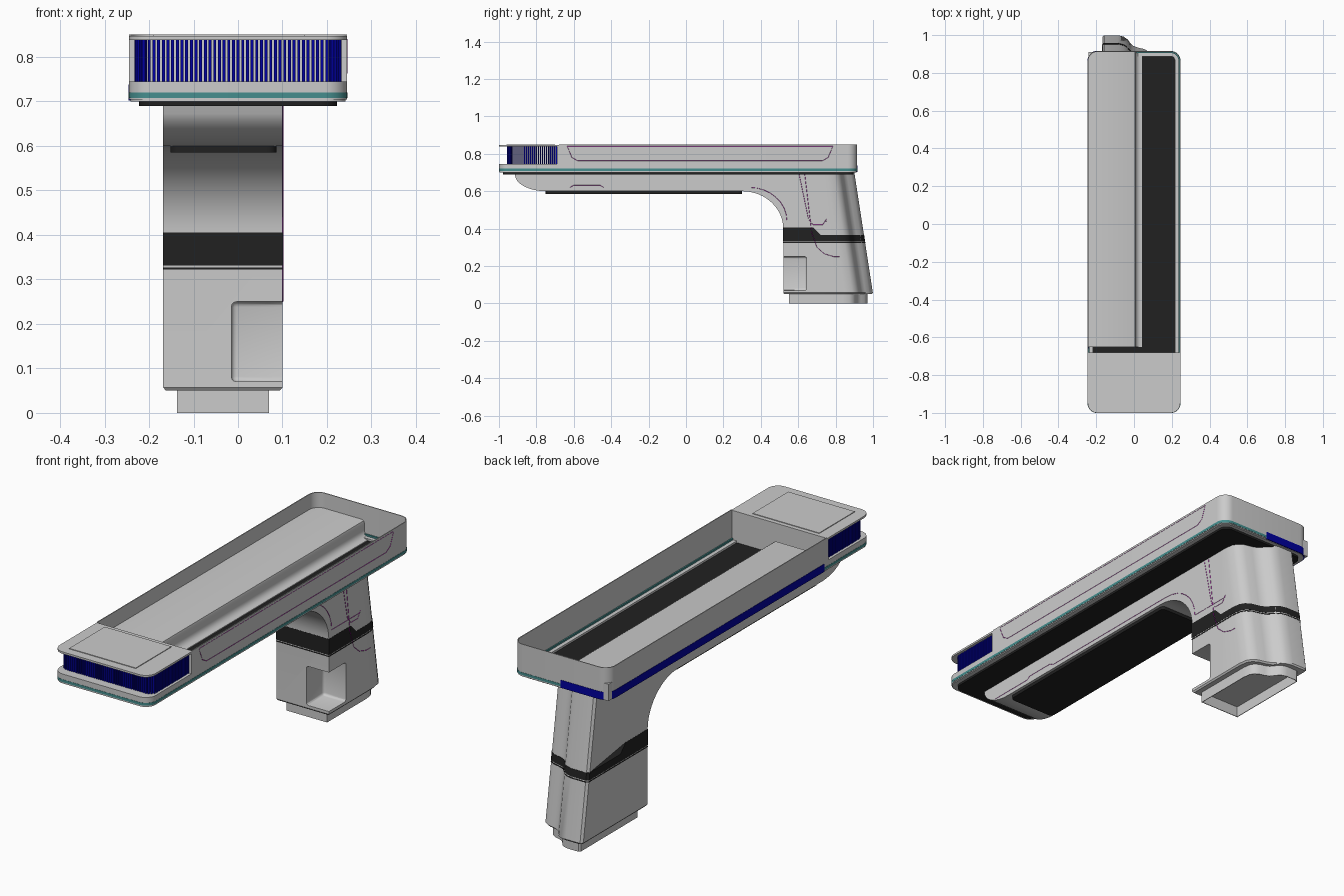
import bpy, bmesh, math
from mathutils import Matrix, Vector

if "Cube" in bpy.data.objects:
    bpy.data.objects.remove(bpy.data.objects["Cube"])


def mat(name, col):
    m = bpy.data.materials.new(name)
    m.diffuse_color = (*col, 1)
    m.use_nodes = True
    m.node_tree.nodes["Principled BSDF"].inputs["Base Color"].default_value = m.diffuse_color
    return m


BLACK = mat("black", (0.015, 0.015, 0.015))
BLUE = mat("blue", (0.0, 0.0, 0.35))
TEAL = mat("teal", (0.06, 0.27, 0.27))
PINK = mat("magenta", (0.6, 0.0, 0.6))


def finish(name, bm, m=None):
    bmesh.ops.recalc_face_normals(bm, faces=bm.faces)
    me = bpy.data.meshes.new(name)
    bm.to_mesh(me)
    bm.free()
    ob = bpy.data.objects.new(name, me)
    bpy.context.collection.objects.link(ob)
    if m:
        me.materials.append(m)
    return ob


def loft(name, rings, m=None):
    """Skin closed rings of 3D points and cap both ends."""
    bm = bmesh.new()
    vs = [[bm.verts.new(p) for p in r] for r in rings]
    n = len(vs[0])
    for a, b in zip(vs, vs[1:]):
        for i in range(n):
            j = (i + 1) % n
            bm.faces.new((a[i], a[j], b[j], b[i]))
    bm.faces.new(vs[0])
    bm.faces.new(vs[-1])
    return finish(name, bm, m)


def prism(name, pts, z0, z1, m=None):
    return loft(name, [[(x, y, z) for x, y in pts] for z in (z0, z1)], m)


def box(name, x0, x1, y0, y1, z0, z1, m=None):
    return prism(name, [(x0, y0), (x1, y0), (x1, y1), (x0, y1)], z0, z1, m)


def band(name, outer, inner, z0, z1, m=None, closed=True):
    """Thin upright wall between two matching outlines."""
    bm = bmesh.new()
    secs = [[bm.verts.new(p) for p in ((*o, z0), (*o, z1), (*i, z1), (*i, z0))]
            for o, i in zip(outer, inner)]
    pairs = list(zip(secs, secs[1:]))
    if closed:
        pairs.append((secs[-1], secs[0]))
    else:
        bm.faces.new(secs[0])
        bm.faces.new(secs[-1])
    for a, b in pairs:
        for k in range(4):
            l = (k + 1) % 4
            bm.faces.new((a[k], a[l], b[l], b[k]))
    return finish(name, bm, m)


def rrect(x0, x1, y0, y1, r, n=8):
    """Rounded rectangle; corners run front-right, back-right, back-left, front-left."""
    pts = []
    for cx, cy, a in ((x1 - r, y0 + r, -90), (x1 - r, y1 - r, 0),
                      (x0 + r, y1 - r, 90), (x0 + r, y0 + r, 180)):
        for i in range(n + 1):
            t = math.radians(a + 90 * i / n)
            pts.append((cx + r * math.cos(t), cy + r * math.sin(t)))
    return pts


def head(o=0.0):
    return rrect(-.245 - o, .245 + o, -1 - o, .915 + o, .05 + o)


# ---- head: open tray walls, lower lip, trim bands, bottom plate
def tray(o):
    return [(.245 + o, -.68)] + head(o)[9:27] + [(-.245 - o, -.68)]


band("tray_wall", tray(0), tray(-.004), .705, .85, None, False)
band("lower_lip", head(-.003), head(-.028), .70, .712)
band("teal_trim", head(.001), head(-.01), .708, .72, TEAL)


def corner(o):
    return [(0, .915 + o)] + head(o)[18:27] + [(-.245 - o, -.66)]


band("blue_side_trim", corner(.0015), corner(-.006), .702, .738, BLUE, False)
prism("bottom_plate", rrect(-.222, .222, -.978, .895, .04), .69, .703, BLACK)

# raised tray floor on the left, sweeping down to a flange beside the dark plate
floor = [(-.242, .703), (-.242, .78), (-.004, .78), (.004, .776), (.007, .768)]
for i in range(6):
    t = math.radians(90 * i / 5)
    floor.append((.037 - .03 * math.cos(t), .737 - .03 * math.sin(t)))
floor += [(.042, .707), (.042, .703)]
loft("tray_floor", [[(x, y, z) for x, z in floor] for y in (-.65, .911)])

# ---- front block: base, grille core, fins and lid
front = [(.245, -.68), (-.245, -.68)] + head()[27:] + head()[:9]
prism("front_base", front, .704, .745)
prism("front_lid", front, .838, .847)
box("lid_panel", -.19, .15, -.96, -.70, .846, .85)
box("front_block_back_wall", -.245, .245, -.69, -.68, .704, .84)
prism("grille_core", rrect(-.217, .217, -.942, -.685, .015), .744, .839)
path = rrect(-.225, .225, -.95, -.60, .02)
path = [(-.225, -.69)] + path[27:] + path[:9] + [(.225, -.69)]
bm = bmesh.new()
pitch, carry = .0105, .004
for a, b in zip(path, path[1:]):
    a, b = Vector(a), Vector(b)
    seg = (b - a).length
    if seg < 1e-6:
        continue
    d = (b - a) / seg
    while carry < seg:
        p = a + d * carry
        mt = (Matrix.Translation((p.x, p.y, .792)) @ Matrix.Rotation(math.atan2(d.y, d.x), 4, 'Z')
              @ Matrix.Diagonal((.0065, .016, .094, 1)))
        bmesh.ops.create_cube(bm, size=1, matrix=mt)
        carry += pitch
    carry -= seg
finish("grille_fins", bm, BLUE)

# ---- arm beam under the head
prof = [(.30, .70), (-.92, .70)]
for i in range(9):
    t = math.radians(90 * i / 8)
    prof.append((-.75 - .165 * math.cos(t), .69 - .09 * math.sin(t)))
prof.append((.30, .60))
loft("arm_beam", [[(x, y, z) for y, z in prof] for x in (-.168, .10)])
prism("arm_underside_pad", rrect(-.152, .086, -.75, .30, .02), .585, .602, BLACK)


# ---- neck: plan section with a rounded bulge at the back, leaning forward as it rises
def section(z, yf=.52, o=0.0):
    s = (z - .05) * .1 / .65
    back = [(.10, .85), (.094, .89), (.08, .912), (.055, .927), (.02, .935), (-.005, .945),
            (-.02, .96), (-.036, .98), (-.055, .993), (-.085, 1.0), (-.158, 1.0), (-.168, .99)]
    pts = [(.10, yf - o), (.10, .68), (.10, .72)]
    pts += [(x, y - s + o) for x, y in back]
    pts += [(-.168, .72), (-.168, .68), (-.168, yf - o)]
    return [(x + o * math.copysign(1, x + .03), y, z) for x, y in pts]


rings = [section(.05, .52, -.006), section(.057), section(.40)]
for i in range(1, 13):
    t = math.radians(90 * i / 12)
    z = .40 + .20 * math.sin(t)
    rings.append(section(z, .30 + .22 * math.cos(t)))
rings.append(section(.70, .30))
neck = loft("neck", rings)

# side pocket cut into the front corner of the neck
bm = bmesh.new()
bmesh.ops.create_cube(bm, size=1, matrix=Matrix.Translation((.085, .545, .16))
                      @ Matrix.Diagonal((.2, .2, .18, 1)))
bmesh.ops.bevel(bm, geom=bm.edges[:], offset=.012, segments=3, affect='EDGES', profile=.5)
cutter = finish("pocket_cutter", bm)
cutter.hide_render = True
mod = neck.modifiers.new("pocket", 'BOOLEAN')
mod.operation = 'DIFFERENCE'
mod.solver = 'EXACT'
mod.object = cutter
bpy.context.view_layer.objects.active = neck
bpy.ops.object.modifier_apply(modifier="pocket")
bpy.data.objects.remove(cutter)

# dark collar, taller at the front, with a thin seam below it
top = [(x, y, .405 if y < .70 else .365) for x, y, z in section(.365, .52, .001)]
loft("neck_collar", [section(.331, .52, .001), top], BLACK)
loft("collar_seam", [section(.322, .52, .001), section(.327, .52, .001)], BLACK)


# ---- hollow foot following the neck section
def foot(t):
    return [(-.137 + t + (x + .168) * (.207 - 2 * t) / .268,
             .55 + t + (y - .52) * (.42 - 2 * t) / .48) for x, y, z in section(.05)]


band("foot", foot(0), foot(.003), 0, .056)


# ---- seam lines on the right side
def line(name, x, pts, closed=False):
    cu = bpy.data.curves.new(name, 'CURVE')
    cu.dimensions = '3D'
    cu.bevel_depth = .0008
    cu.bevel_resolution = 0
    sp = cu.splines.new('POLY')
    sp.points.add(len(pts) - 1)
    for p, (y, z) in zip(sp.points, pts):
        p.co = (x, y, z, 1)
    sp.use_cyclic_u = closed
    cu.materials.append(PINK)
    ob = bpy.data.objects.new(name, cu)
    bpy.context.collection.objects.link(ob)


line("head_panel_seam", .245, [(-.635, .84), (-.61, .78), (-.58, .763), (.73, .763),
                               (.76, .78), (.785, .84)], True)
arc = [(.34 + .20 * math.sin(t), .44 + .18 * math.cos(t)) for t in [i * math.pi / 16 for i in range(9)]]
line("arm_seam", .10, [(-.84, .62), (-.62, .62), (-.6, .632), (-.46, .632), (-.44, .62)]
     + arc + [(.75, .44)])
line("neck_seam", .10, [(.605, .69), (.655, .45), (.68, .42), (.73, .42), (.75, .45)])
line("neck_lower_seam", .101, [(.635, .69), (.672, .38), (.70, .30), (.74, .265), (.79, .25), (.82, .25)])

# ---- convert seams and smooth everything by angle
bpy.ops.object.select_all(action='SELECT')
bpy.context.view_layer.objects.active = bpy.data.objects["head_panel_seam"]
bpy.ops.object.convert(target='MESH')
bpy.ops.object.select_all(action='SELECT')
bpy.context.view_layer.objects.active = neck
bpy.ops.object.shade_smooth_by_angle(angle=math.radians(30))
